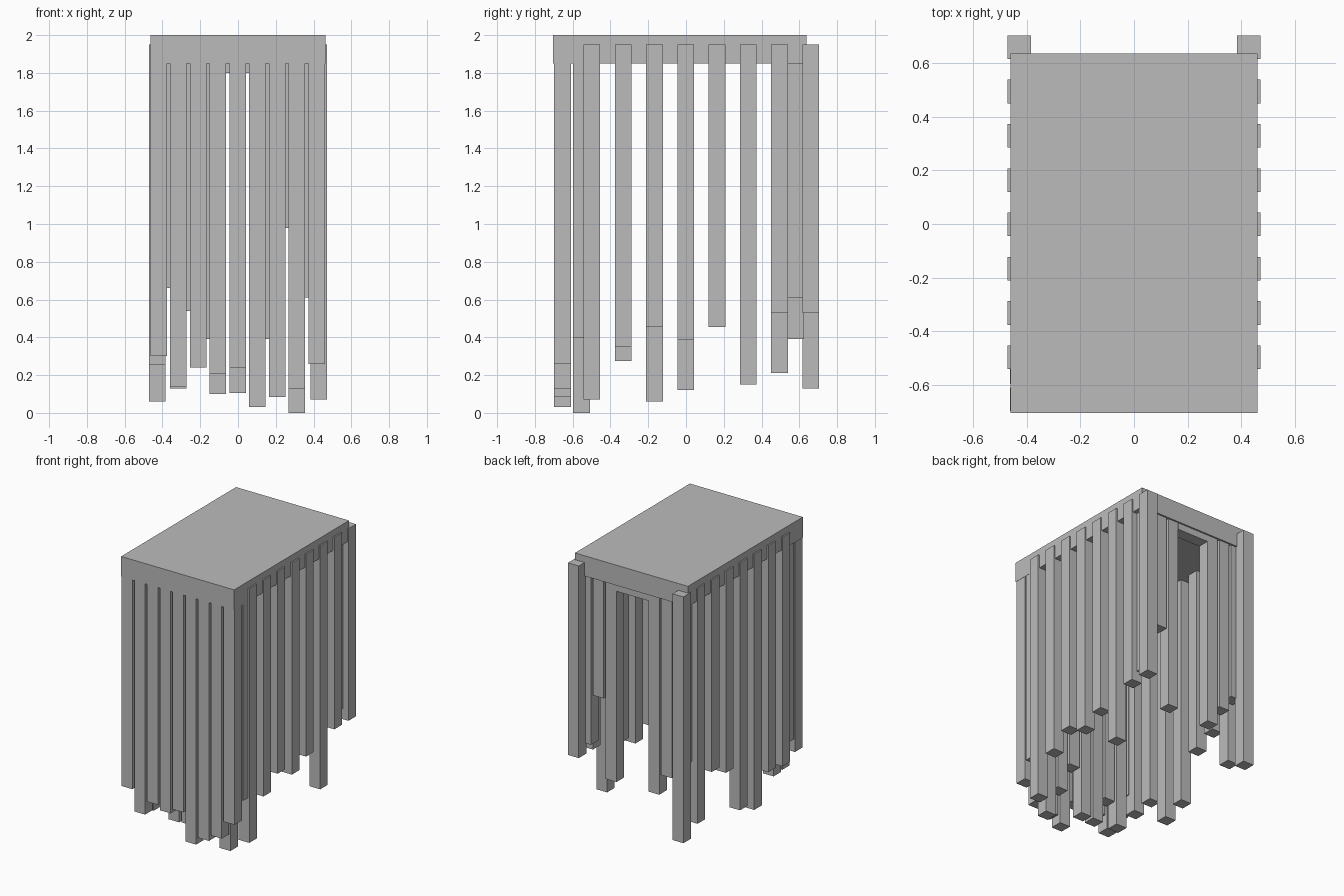
import bpy
import bmesh
from mathutils import Vector

old = bpy.data.objects.get("Cube")
if old:
    bpy.data.objects.remove(old, do_unlink=True)

grey = bpy.data.materials.new("plain grey")
grey.use_nodes = True
colour = (0.5, 0.5, 0.5, 1)
grey.diffuse_color = colour
grey.node_tree.nodes["Principled BSDF"].inputs["Base Color"].default_value = colour

WIDTH = 0.088      # strand thickness
CAP_BOTTOM = 1.85
SIDE_TOP = 1.95


def box(name, low, high):
    low, high = Vector(low), Vector(high)
    bm = bmesh.new()
    bmesh.ops.create_cube(bm, size=1)
    bmesh.ops.scale(bm, vec=high - low, verts=bm.verts)
    bmesh.ops.translate(bm, vec=(low + high) / 2, verts=bm.verts)
    mesh = bpy.data.meshes.new(name)
    bm.to_mesh(mesh)
    bm.free()
    mesh.materials.append(grey)
    obj = bpy.data.objects.new(name, mesh)
    bpy.context.collection.objects.link(obj)
    return obj


def strand(name, x, y, bottom, top=CAP_BOTTOM):
    h = WIDTH / 2
    return box(name, (x - h, y - h, bottom), (x + h, y + h, top))


# Flat cap on top and the short fringe under its back edge
box("cap", (-0.462, -0.705, CAP_BOTTOM), (0.462, 0.637, 2))
box("back_fringe", (-0.13, 0.537, 1.8), (0.13, 0.625, CAP_BOTTOM))

# Two rows of strands at the front, from right to left
front_rows = {
    "front_strand": (-0.654, [.30, .14, .24, .205, .24, .03, .085, .13, .26]),
    "inner_strand": (-0.553, [.40, .13, .30, .10, .105, .45, .23, 0, .40]),
}
for name, (y, bottoms) in front_rows.items():
    for i, bottom in enumerate(bottoms):
        strand(f"{name}_{i + 1}", (i - 4) * 0.1045 - 0.002, y, bottom)

# Strands down both sides, from front to back
sides = {
    "left": (1, [.07, .35, .455, .385, .455, .15, .53, .53]),
    "right": (-1, [.255, .275, .06, .12, .46, .53, .21, .13]),
}
for side, (sign, bottoms) in sides.items():
    for i, bottom in enumerate(bottoms):
        strand(f"{side}_strand_{i + 1}", sign * 0.428, -0.498 + i * 0.1655,
               bottom, SIDE_TOP)

# Back strands on each side of the opening, from the middle outwards
backs = {"left": (1, [.39, .98, .61]), "right": (-1, [.39, .54, .66])}
for side, (sign, bottoms) in backs.items():
    for i, bottom in enumerate(bottoms):
        strand(f"back_{side}_strand_{i + 1}", sign * (0.175 + i * 0.104),
               0.581, bottom)
